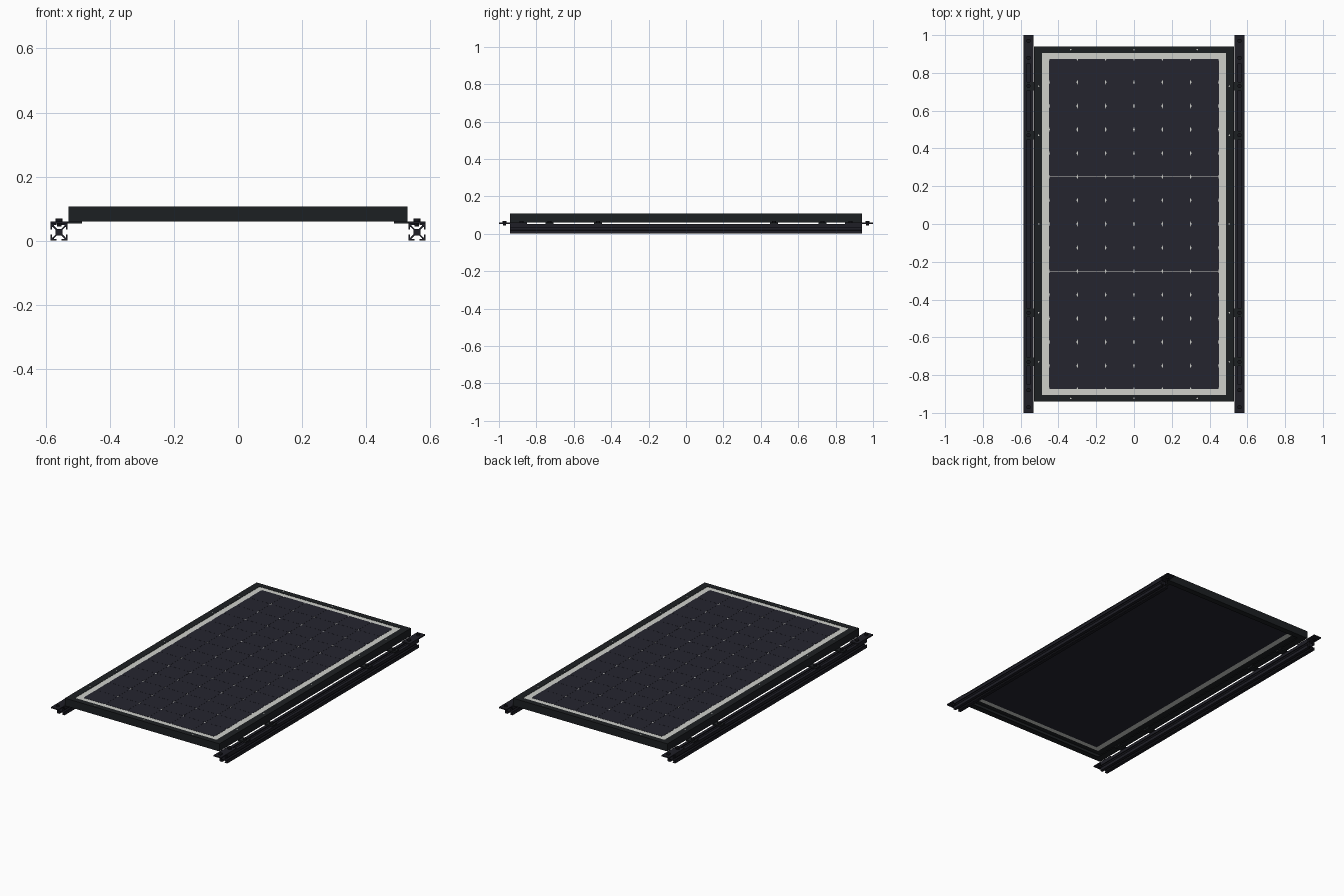
import bpy, bmesh, math
from mathutils import Vector, Matrix

if "Cube" in bpy.data.objects:
    bpy.data.objects.remove(bpy.data.objects["Cube"])


def material(name, rgb):
    m = bpy.data.materials.new(name)
    m.diffuse_color = (*rgb, 1)
    m.use_nodes = True
    m.node_tree.nodes["Principled BSDF"].inputs["Base Color"].default_value = m.diffuse_color
    return m


FRAME = material("black frame", (0.012, 0.014, 0.016))
CELL = material("dark blue cell", (0.018, 0.018, 0.028))
SHEET = material("off white sheet", (0.62, 0.63, 0.59))
RAIL = material("charcoal rail", (0.013, 0.013, 0.019))
BOLT = material("black bolt", (0.008, 0.008, 0.011))


def finish(name, bm, mat):
    bmesh.ops.recalc_face_normals(bm, faces=bm.faces)
    me = bpy.data.meshes.new(name)
    bm.to_mesh(me)
    bm.free()
    me.materials.append(mat)
    ob = bpy.data.objects.new(name, me)
    bpy.context.collection.objects.link(ob)
    return ob


def box(bm, x0, x1, y0, y1, z0, z1):
    c = Vector(((x0 + x1) / 2, (y0 + y1) / 2, (z0 + z1) / 2))
    s = Matrix.Diagonal((abs(x1 - x0), abs(y1 - y0), abs(z1 - z0), 1))
    bmesh.ops.create_cube(bm, size=1, matrix=Matrix.Translation(c) @ s)


def cyl(bm, x, y, z0, z1, r, n):
    bmesh.ops.create_cone(bm, cap_ends=True, segments=n, radius1=r, radius2=r, depth=z1 - z0,
                          matrix=Matrix.Translation((x, y, (z0 + z1) / 2)))


def prism(bm, pts, direction):
    f = bm.faces.new([bm.verts.new(p) for p in pts])
    r = bmesh.ops.extrude_face_region(bm, geom=[f])
    vs = [v for v in r["geom"] if isinstance(v, bmesh.types.BMVert)]
    bmesh.ops.translate(bm, verts=vs, vec=direction)


PX, PY = 0.53, 0.94        # panel half size
SX, SY = 0.486, 0.905      # visible sheet half size
Z0, Z1 = 0.060, 0.107      # panel bottom and top
CX, CY = 0.15, 0.125       # cell pitch
RX, RH = 0.5585, 0.0265    # rail centre and half width

# Panel frame: C section swept around the rectangle with mitred corners
section = [(0, Z0), (0, Z1), (0.044, Z1), (0.044, Z1 - 0.006), (0.006, Z1 - 0.006),
           (0.006, Z0 + 0.004), (0.044, Z0 + 0.004), (0.044, Z0)]
bm = bmesh.new()
loops = []
for sx, sy in ((1, 1), (-1, 1), (-1, -1), (1, -1)):
    loops.append([bm.verts.new((sx * (PX - d), sy * (PY - d * 0.8), z)) for d, z in section])
for i in range(4):
    a, b = loops[i], loops[(i + 1) % 4]
    for j in range(len(section)):
        k = (j + 1) % len(section)
        bm.faces.new((a[j], b[j], b[k], a[k]))
finish("panel_frame", bm, FRAME)

# White sheet carrying the cells
bm = bmesh.new()
box(bm, -SX, SX, -SY, SY, Z1 - 0.006, Z1 - 0.0015)
finish("backing_sheet", bm, SHEET)

# Cells with clipped corners, 6 columns by 14 rows
bm = bmesh.new()
hx, hy, kx, ky = CX / 2 - 0.0004, CY / 2 - 0.0004, 0.004, 0.012
for i in range(6):
    for j in range(14):
        x, y = (i - 2.5) * CX, (j - 6.5) * CY
        pts = [(hx, hy - ky), (hx - kx, hy), (kx - hx, hy), (-hx, hy - ky),
               (-hx, ky - hy), (kx - hx, -hy), (hx - kx, -hy), (hx, ky - hy)]
        prism(bm, [(x + u, y + v, Z1 - 0.0015) for u, v in pts], (0, 0, 0.001))
finish("solar_cells", bm, CELL)

# Dark underside of the cell field
bm = bmesh.new()
box(bm, -3 * CX, 3 * CX, -7 * CY, 7 * CY, Z1 - 0.008, Z1 - 0.006)
finish("cell_underside", bm, CELL)

# Small light mounting points around the frame
bm = bmesh.new()
spots = [(s * 0.505, y) for s in (-1, 1) for y in (-0.73, -0.47, 0, 0.47, 0.73)]
spots += [(x, s * 0.923) for s in (-1, 1) for x in (-0.335, 0, 0.335)]
for x, y in spots:
    cyl(bm, x, y, Z1 - 0.001, Z1 + 0.0004, 0.004, 8)
finish("frame_mounting_points", bm, SHEET)

# One side of the slotted rail profile, turned four times
side = [(1, -1), (1, -0.3), (0.82, -0.3), (0.82, -0.62), (0.74, -0.62), (0.4, -0.26),
        (0.4, 0.26), (0.74, 0.62), (0.82, 0.62), (0.82, 0.3), (1, 0.3)]
profile = []
for q in range(4):
    c, s = round(math.cos(q * math.pi / 2)), round(math.sin(q * math.pi / 2))
    profile += [(u * c - v * s, u * s + v * c) for u, v in side]

for sgn, label in ((-1, "left"), (1, "right")):
    cx = sgn * RX
    top = 2 * RH
    # Slotted rail
    bm = bmesh.new()
    prism(bm, [(cx + u * RH, -PY, RH + v * RH) for u, v in profile], (0, 2 * PY, 0))
    finish(label + "_rail", bm, RAIL)

    # Splice plates reaching past the rail ends
    bm = bmesh.new()
    for e in (-1, 1):
        box(bm, cx - RH, cx + RH, e * 0.85, e * 1.0, top, top + 0.007)
    finish(label + "_end_plates", bm, RAIL)

    # Tabs holding the panel flange to the rail
    bm = bmesh.new()
    for y in (-0.73, -0.47, 0.47, 0.73):
        box(bm, sgn * 0.487, sgn * 0.58, y - 0.022, y + 0.022, top, Z0)
    finish(label + "_mounting_tabs", bm, FRAME)

    # Bolts
    bm = bmesh.new()
    for y in (-0.73, -0.47, 0.47, 0.73):
        cyl(bm, cx, y, top, 0.068, 0.011, 12)
    for e in (-1, 1):
        cyl(bm, cx, e * 0.88, top, 0.069, 0.011, 12)
        cyl(bm, cx, e * 0.97, top, 0.069, 0.011, 12)
        cyl(bm, cx, e * 0.97, 0.044, top, 0.008, 6)
    finish(label + "_bolts", bm, BOLT)
